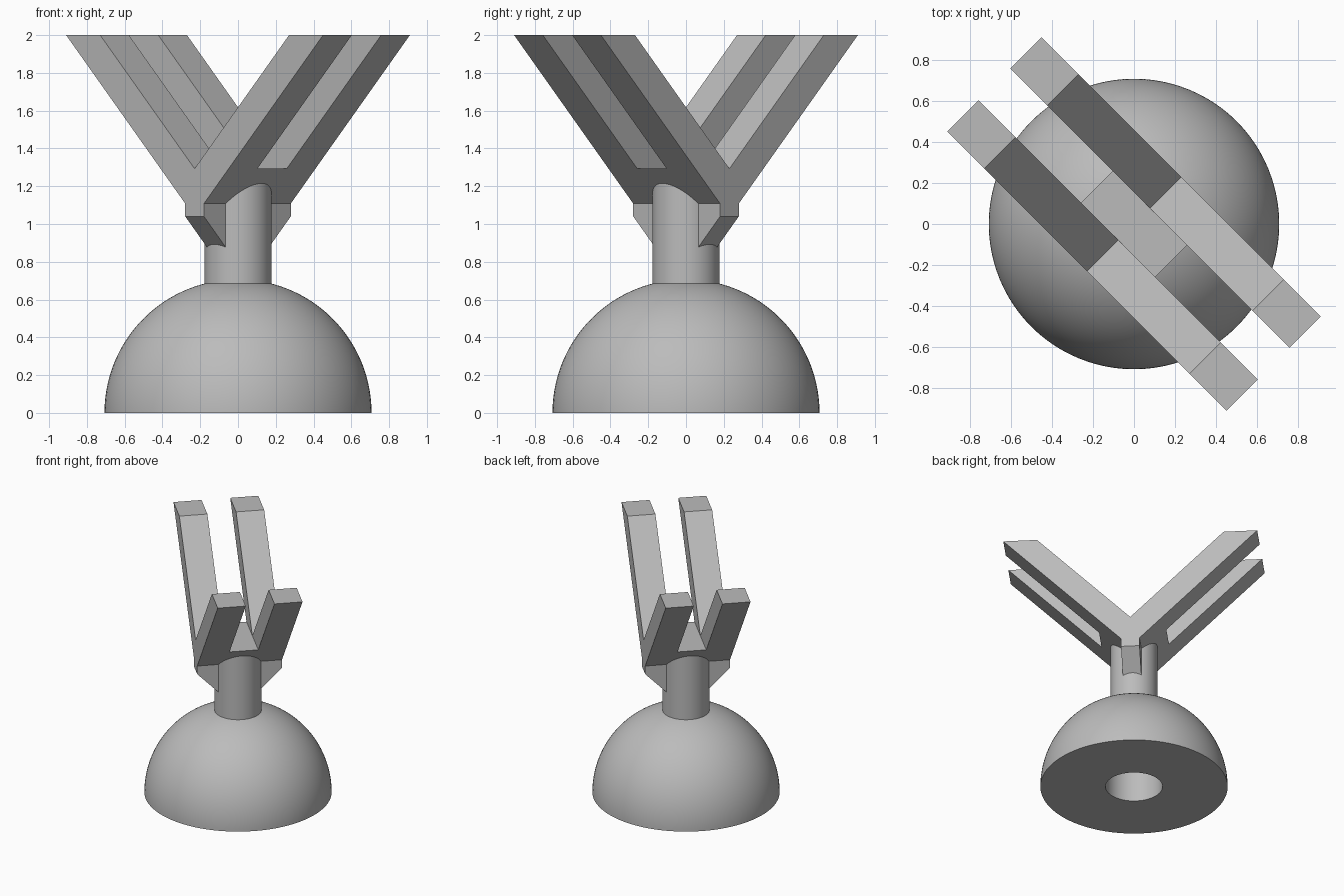
import bpy, bmesh
from math import pi, sin, cos, asin, radians
from mathutils import Vector

default_cube = bpy.data.objects.get("Cube")
if default_cube:
    bpy.data.objects.remove(default_cube, do_unlink=True)

DOME_R, NECK_R, HOLE_R, HOLE_DEPTH = 0.707, 0.177, 0.215, 0.35
HALF_WIDTH, SLOT_HALF, STEM_HALF = 0.325, 0.11, 0.07
ARM_OUT, ARM_IN = 0.962, 0.707
CROTCH_Z = 2 - ARM_IN
STEM_Z = 2 - ARM_OUT + STEM_HALF

grey = bpy.data.materials.new("light grey")
grey.use_nodes = True
grey.diffuse_color = (0.5, 0.5, 0.5, 1)
grey.node_tree.nodes["Principled BSDF"].inputs["Base Color"].default_value = (0.5, 0.5, 0.5, 1)


def make_object(name, bm):
    bmesh.ops.recalc_face_normals(bm, faces=bm.faces[:])
    mesh = bpy.data.meshes.new(name)
    bm.to_mesh(mesh)
    bm.free()
    mesh.materials.append(grey)
    obj = bpy.data.objects.new(name, mesh)
    bpy.context.collection.objects.link(obj)
    return obj


def activate(obj):
    bpy.ops.object.select_all(action='DESELECT')
    obj.select_set(True)
    bpy.context.view_layer.objects.active = obj


# Domed base with neck and blind hole, turned from one profile
neck_angle = pi / 2 - asin(NECK_R / DOME_R)
steps = 40
arc = [(DOME_R * cos(neck_angle * i / steps), DOME_R * sin(neck_angle * i / steps))
       for i in range(steps + 1)]
profile = [(0, HOLE_DEPTH), (HOLE_R, HOLE_DEPTH), (HOLE_R, 0)] + arc
profile += [(NECK_R, 1.25), (0, 1.25)]
bm = bmesh.new()
verts = [bm.verts.new((r, 0, z)) for r, z in profile]
edges = [bm.edges.new(pair) for pair in zip(verts, verts[1:])]
bmesh.ops.spin(bm, geom=verts + edges, cent=(0, 0, 0), axis=(0, 0, 1),
               angle=2 * pi, steps=96, use_duplicate=False)
bmesh.ops.remove_doubles(bm, verts=bm.verts[:], dist=0.0001)
base = make_object("domed_base_and_neck", bm)
activate(base)
bpy.ops.object.shade_smooth_by_angle(angle=radians(30))

# V-shaped fork with its stem, extruded across its width
right_side = [(STEM_HALF, 0.85), (STEM_HALF, STEM_Z), (ARM_OUT, 2), (ARM_IN, 2)]
outline = right_side + [(0, CROTCH_Z)] + [(-x, z) for x, z in reversed(right_side)]
bm = bmesh.new()
face = bm.faces.new([bm.verts.new((x, -HALF_WIDTH, z)) for x, z in outline])
new = bmesh.ops.extrude_face_region(bm, geom=[face])["geom"]
bmesh.ops.translate(bm, vec=(0, 2 * HALF_WIDTH, 0),
                    verts=[g for g in new if isinstance(g, bmesh.types.BMVert)])

# Sloping undersides of the stem
for side in (-1, 1):
    cut = bmesh.ops.bisect_plane(bm, geom=bm.verts[:] + bm.edges[:] + bm.faces[:],
                                 plane_co=(0, side * HALF_WIDTH, 1.04),
                                 plane_no=Vector((0, side, -1)).normalized(),
                                 clear_outer=True)["geom_cut"]
    bmesh.ops.holes_fill(bm, edges=[g for g in cut if isinstance(g, bmesh.types.BMEdge)])
fork = make_object("fork", bm)

# Slot that splits each arm into two prongs
bm = bmesh.new()
bmesh.ops.create_cube(bm, size=1)
bmesh.ops.scale(bm, vec=(3, 2 * SLOT_HALF, 1), verts=bm.verts[:])
bmesh.ops.translate(bm, vec=(0, 0, CROTCH_Z + 0.5), verts=bm.verts[:])
cutter = make_object("slot_cutter", bm)
cutter.hide_render = True
slot = fork.modifiers.new("slot", 'BOOLEAN')
slot.operation = 'DIFFERENCE'
slot.solver = 'EXACT'
slot.object = cutter
activate(fork)
bpy.ops.object.modifier_apply(modifier=slot.name)
bpy.data.objects.remove(cutter, do_unlink=True)

# The fork stands diagonally on the neck
fork.rotation_euler.z = radians(-45)
